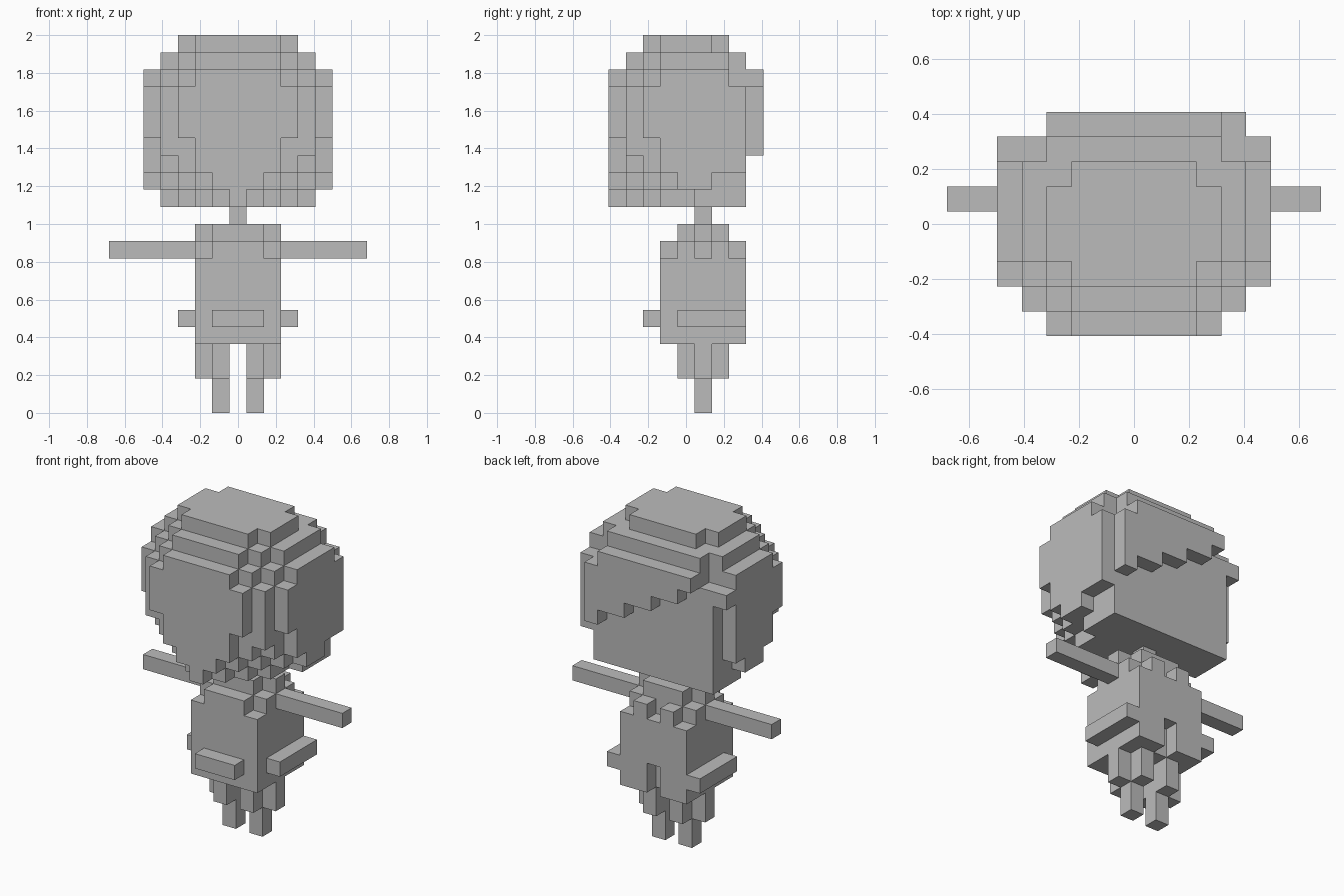
import bpy, bmesh, math

if "Cube" in bpy.data.objects:
    bpy.data.objects.remove(bpy.data.objects["Cube"])

U = 2 / 22  # edge length of one block

grey = bpy.data.materials.new("plain grey")
grey.diffuse_color = (0.5, 0.5, 0.5, 1)
grey.use_nodes = True
grey.node_tree.nodes["Principled BSDF"].inputs["Base Color"].default_value = grey.diffuse_color


def block(x0, x1, y0, y1, z0, z1):
    """Set of grid cells, both ends included."""
    return {(x, y, z) for x in range(x0, x1 + 1)
            for y in range(y0, y1 + 1) for z in range(z0, z1 + 1)}


def mirrored(cells):
    return cells | {(-x, y, z) for x, y, z in cells}


def build(name, cells):
    """Skin the cells with their outer faces only, merging flat areas."""
    bm = bmesh.new()
    verts = {}

    def vert(p):
        if p not in verts:
            verts[p] = bm.verts.new(((p[0] - .5) * U, (p[1] - .5) * U, p[2] * U))
        return verts[p]

    for c in sorted(cells):
        for axis in range(3):
            for side in (0, 1):
                n = list(c)
                n[axis] += 1 if side else -1
                if tuple(n) in cells:
                    continue
                a, b = (axis + 1) % 3, (axis + 2) % 3
                loop = []
                for da, db in ((0, 0), (1, 0), (1, 1), (0, 1)):
                    p = list(c)
                    p[axis] += side
                    p[a] += da
                    p[b] += db
                    loop.append(vert(tuple(p)))
                bm.faces.new(loop if side else loop[::-1])
    bmesh.ops.dissolve_limit(bm, angle_limit=math.radians(1),
                             verts=bm.verts, edges=bm.edges)
    mesh = bpy.data.meshes.new(name)
    bm.to_mesh(mesh)
    bm.free()
    mesh.materials.append(grey)
    bpy.context.collection.objects.link(bpy.data.objects.new(name, mesh))


# Head core, stepping in toward the chin
head = block(-4, 4, -2, 3, 15, 19) | block(-4, 4, -3, -3, 15, 18)
head |= block(-3, 3, -3, -3, 19, 19)
head |= block(-4, 4, -2, 3, 14, 14) | block(-3, 3, -3, -3, 14, 14)
head |= block(-4, 4, -1, 3, 13, 13) | block(-3, 3, -2, -2, 13, 13) | block(-2, 2, -3, -3, 13, 13)
head |= block(-4, 4, 1, 3, 12, 12) | block(-3, 3, -1, 0, 12, 12)
head |= block(-2, 2, -2, -2, 12, 12) | block(-1, 1, -3, -3, 12, 12)
head -= mirrored(block(4, 4, 3, 3, 19, 19))

# Stepped crown
head |= block(-3, 3, -2, 3, 20, 20) | block(-4, 4, -1, 2, 20, 20) | block(-2, 2, -3, -3, 20, 20)
head |= block(-3, 3, -1, 1, 21, 21) | block(-2, 2, -2, 2, 21, 21)

# Face plate tapering to a point
for half, z0, z1 in ((2, 19, 19), (3, 16, 18), (2, 14, 15), (1, 13, 13), (0, 12, 12)):
    head |= block(-half, half, -4, -4, z0, z1)

# Side plates
head |= mirrored(block(5, 5, -1, 2, 14, 19) | block(5, 5, -2, 2, 16, 18)
                 | block(5, 5, 0, 1, 13, 13))
head |= block(5, 5, 3, 3, 14, 18) | block(-5, -5, 3, 3, 18, 18)

# Swept hair at the back, lower edge climbing in steps
for x in range(-3, 5):
    head |= block(x, x, 4, 4, 15 + (5 - x) // 2, 18 if x == 4 else 19)
build("head", head)

build("neck", block(0, 0, 1, 1, 11, 11))

# Torso with cut shoulder corners and a notched back
torso = block(-2, 2, -1, 3, 4, 8) - block(0, 0, 3, 3, 4, 5)
torso |= block(-2, 2, 0, 2, 9, 9) | block(-1, 1, -1, 3, 9, 9)
torso -= block(0, 0, 3, 3, 9, 9)
torso |= block(-1, 1, 0, 2, 10, 10) | block(-2, 2, 1, 1, 10, 10)
# Belt pads
torso |= block(-1, 1, -2, -2, 5, 5) | mirrored(block(3, 3, 0, 3, 5, 5))
build("torso", torso)

# Arms and legs
for name, s in (("left", -1), ("right", 1)):
    arm = {(s * x, y, z) for x, y, z in block(3, 7, 1, 1, 9, 9)}
    leg = block(1, 1, 1, 1, 0, 1) | block(1, 1, 0, 2, 2, 3) | block(2, 2, 1, 1, 2, 3)
    build(name + "_arm", arm)
    build(name + "_leg", {(s * x, y, z) for x, y, z in leg})
